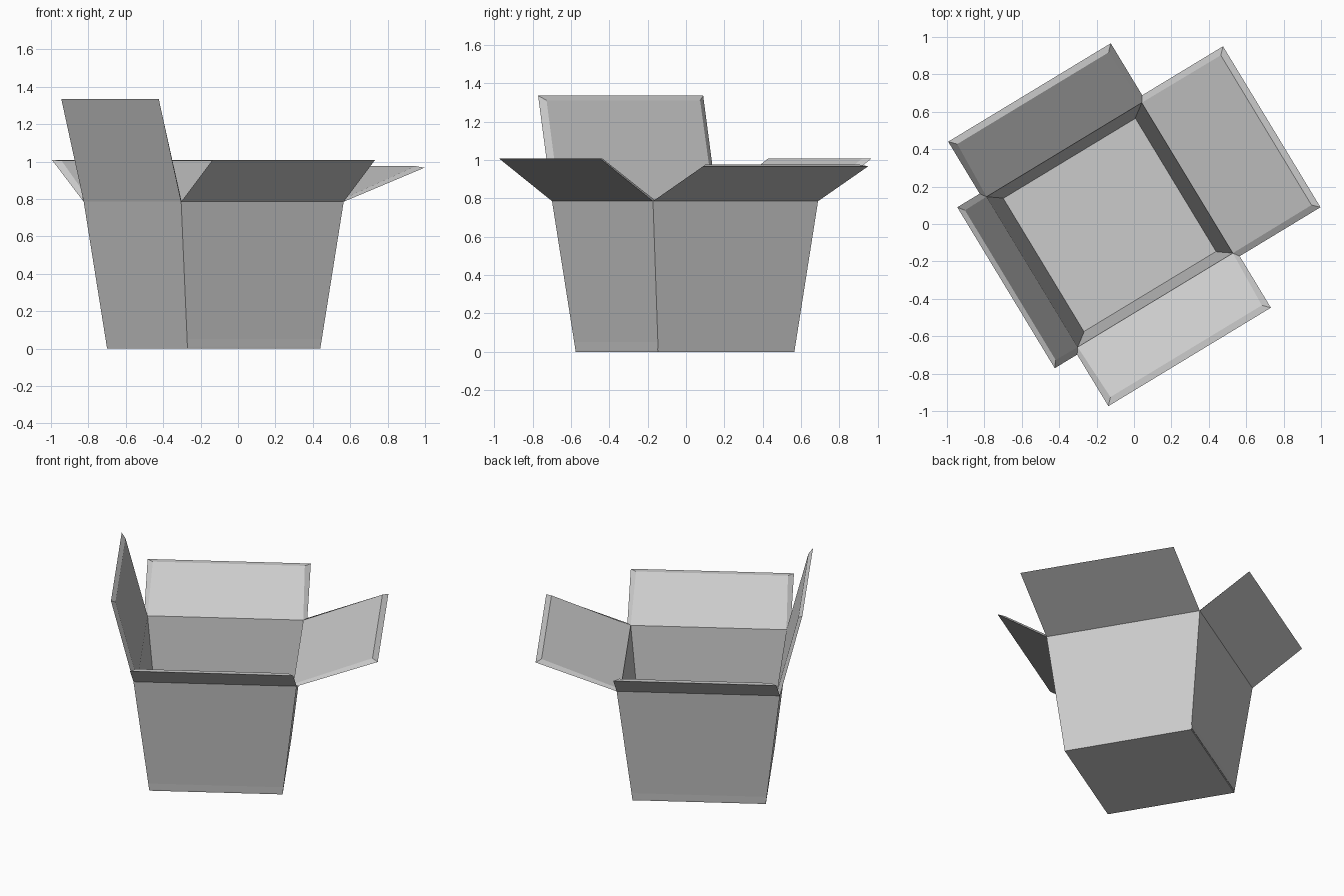
import bpy
import bmesh
import math
from mathutils import Matrix, Vector

cube = bpy.data.objects.get("Cube")
if cube:
    bpy.data.objects.remove(cube, do_unlink=True)

card = bpy.data.materials.new("card_grey")
card.use_nodes = True
colour = (0.6, 0.6, 0.6, 1)
card.diffuse_color = colour
card.node_tree.nodes["Principled BSDF"].inputs["Base Color"].default_value = colour

# The carton stands turned on its base
PLACE = Matrix.Translation((-0.13, -0.005, 0)) @ Matrix.Rotation(math.radians(31.2), 4, "Z")
RIM = 0.785
OUTER_RIM, INNER_RIM = (0.508, 0.503), (0.485, 0.47)


def build(name, points, faces):
    bm = bmesh.new()
    verts = [bm.verts.new(PLACE @ Vector(p)) for p in points]
    for face in faces:
        bm.faces.new([verts[i] for i in face])
    mesh = bpy.data.meshes.new(name)
    bm.to_mesh(mesh)
    bm.free()
    mesh.materials.append(card)
    obj = bpy.data.objects.new(name, mesh)
    bpy.context.collection.objects.link(obj)
    return obj


def ring(half, z):
    u, v = half
    return [Vector((a * u, b * v, z)) for a, b in ((-1, -1), (1, -1), (1, 1), (-1, 1))]


def tray(name, base, base_z, rim, rim_z, inward):
    """Open tapered box, facing outward or inward."""
    faces = [(3, 2, 1, 0)]
    faces += [(i, (i + 1) % 4, (i + 1) % 4 + 4, i + 4) for i in range(4)]
    if inward:
        faces = [f[::-1] for f in faces]
    build(name, ring(base, base_z) + ring(rim, rim_z), faces)


# Body: outer shell and the lining inside it
tray("outer_shell", (0.415, 0.415), 0, OUTER_RIM, RIM, False)
tray("inner_lining", (0.413, 0.418), 0.01, INNER_RIM, RIM, True)

# Flaps: a full outer panel with chamfered edges up to a smaller inner panel
outer, inner = ring(OUTER_RIM, RIM), ring(INNER_RIM, RIM)
flaps = (("front_flap", 0.322, 0.222), ("left_flap", 0.505, 0.182),
         ("back_flap", 0.325, 0.222), ("right_flap", 0.14, 0.55))
for i, (name, out, up) in enumerate(flaps):
    j = (i + 1) % 4
    along = (outer[j] - outer[i]).normalized()
    outward = along.cross(Vector((0, 0, 1)))
    reach = outward * out + Vector((0, 0, up))
    slope = reach.normalized()
    normal = slope.cross(along)
    if normal.dot(outward) > 0:
        normal.negate()
    tip_a, tip_b = outer[i] + reach, outer[j] + reach
    inset = normal * 0.02 - slope * 0.03
    points = [outer[i], outer[j], tip_b, tip_a,
              inner[i], inner[j], tip_b + inset - along * 0.035, tip_a + inset + along * 0.035]
    build(name, points, [(0, 1, 2, 3), (7, 6, 5, 4), (1, 5, 6, 2), (2, 6, 7, 3), (3, 7, 4, 0)])
